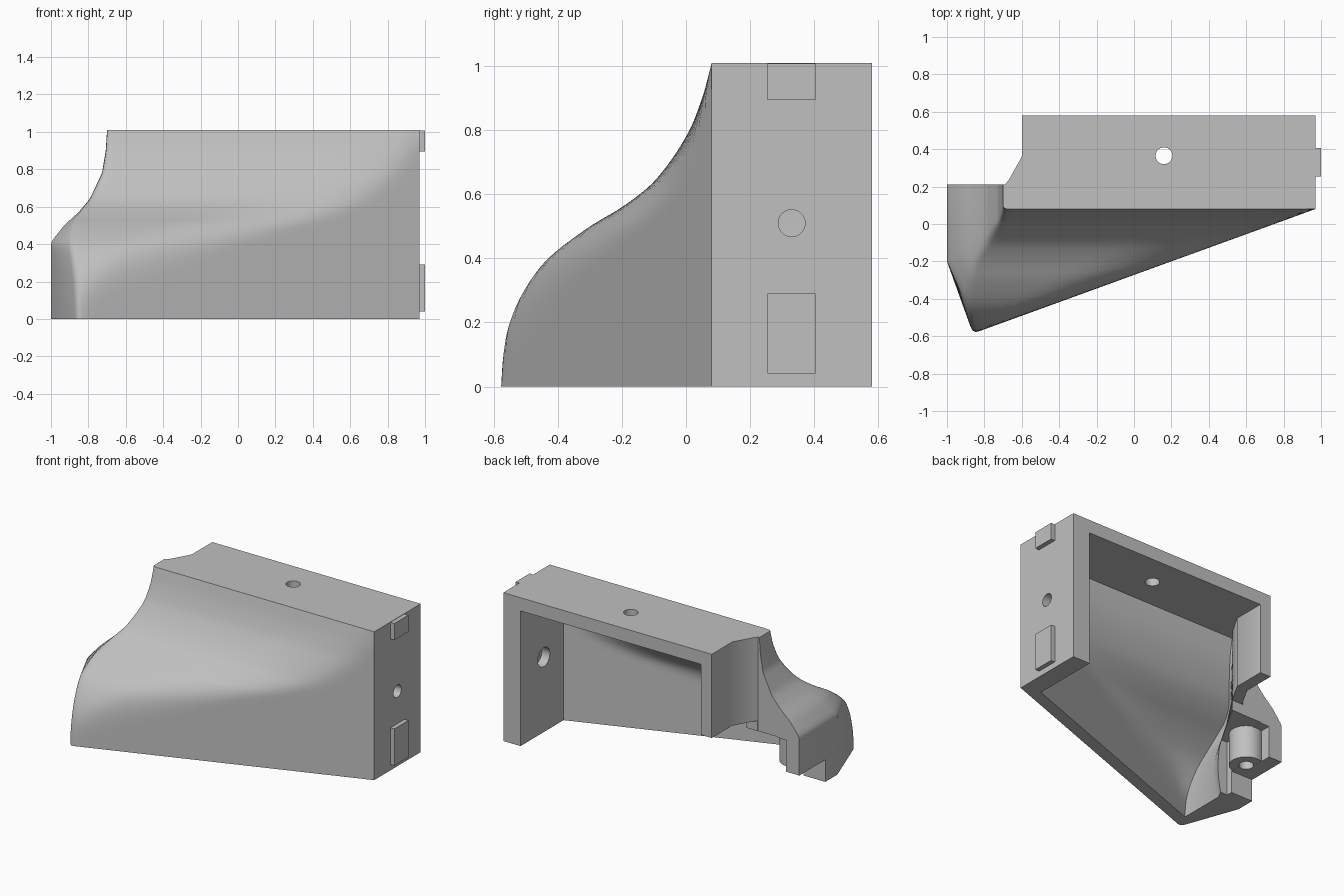
import bpy, bmesh, math
from mathutils import Vector

cube = bpy.data.objects.get("Cube")
if cube:
    bpy.data.objects.remove(cube, do_unlink=True)

grey = bpy.data.materials.new("plain grey")
grey.use_nodes = True
colour = (0.53, 0.53, 0.53, 1)
grey.diffuse_color = colour
grey.node_tree.nodes["Principled BSDF"].inputs["Base Color"].default_value = colour

TOP = 1.01
RIGHT, FRONT, BACK = 0.97, 0.08, 0.58
REACH, SPAN = 0.665, 1.83          # depth and width of the slanted front

# S-shaped path of the flared front corner: z, x, y
CORNER = [(0, -.86, -.585), (.1, -.865, -.575), (.2, -.87, -.55), (.3, -.88, -.505),
          (.4, -.89, -.43), (.5, -.88, -.3), (.56, -.85, -.2), (.64, -.79, -.1),
          (.78, -.725, 0), (.9, -.705, .05), (TOP, -.7, FRONT)]
# Left side profile: z, x, y of its front end
LEFT = [(0, -1, -.2), (.41, -1, -.2), (.5, -.93, -.14), (.57, -.853, -.08),
        (.64, -.793, -.03), (.78, -.727, .05), (.9, -.707, .1), (TOP, -.7, .12)]


def sample(table, z, smooth=False):
    """Interpolate (x, y) in a table keyed by height."""
    z = min(max(z, 0), TOP)
    n = len(table)
    i = max(k for k in range(n - 1) if table[k][0] <= z)
    a, b = table[i], table[i + 1]
    h = b[0] - a[0]
    s = (z - a[0]) / h

    def slope(k, c):
        p, q = table[max(k - 1, 0)], table[min(k + 1, n - 1)]
        return (q[c] - p[c]) / (q[0] - p[0])

    out = []
    for c in (1, 2):
        if smooth:
            m0, m1 = slope(i, c) * h, slope(i + 1, c) * h
            d = b[c] - a[c]
            out.append(a[c] + s * (m0 + s * (3 * d - 2 * m0 - m1 + s * (m0 + m1 - 2 * d))))
        else:
            out.append(a[c] + (b[c] - a[c]) * s)
    return out


def front_y(x, z):
    """Extruded S curve blended softly into the slanted flat front."""
    t = (RIGHT - x) / SPAN
    curve = sample(CORNER, z, True)[1]
    plane = FRONT - REACH * t
    k = max(REACH * t * (1 - t), .0001)
    h = max(k - abs(curve - plane), 0)
    return max(curve, plane) + h * h / (4 * k)


COLS = 30


def outer_ring(z):
    cx = sample(CORNER, z, True)[0]
    xs = [RIGHT + (cx - RIGHT) * i / COLS for i in range(COLS + 1)]
    ring = [Vector((x, front_y(x, z))) for x in xs]
    side = Vector(sample(LEFT, z))
    # Rounded front corner
    tip = ring.pop()
    a = tip + (ring[-1] - tip).normalized() * .03
    to_side = side - tip
    b = tip + to_side.normalized() * min(.035, .5 * to_side.length)
    for s in (0, .25, .5, .75, 1):
        ring.append(a * (1 - s) ** 2 + tip * 2 * s * (1 - s) + b * s * s)
    return ring + [side, (side.x, .21), (-.69, .21), (-.67, .235), (-.6, .36),
                   (-.6, BACK), (RIGHT, BACK)]


def inner_ring(z):
    left = sample(CORNER, z, True)[0] + .05
    right = .84
    ring = []
    for i in range(COLS + 1):
        x = right + (left - right) * i / COLS
        ring.append((x, front_y(x, z + .04) + .085))
    cx, cy = ring[-1]
    low = max(0, 1 - z / .6)
    return ring + [(cx, cy + .02 + .3 * low), (-.6, .22), (-.52, .36),
                   (-.52, BACK + .2), (right, BACK + .2)]


def make_object(name, bm):
    bmesh.ops.recalc_face_normals(bm, faces=bm.faces)
    mesh = bpy.data.meshes.new(name)
    bm.to_mesh(mesh)
    bm.free()
    mesh.materials.append(grey)
    ob = bpy.data.objects.new(name, mesh)
    bpy.context.collection.objects.link(ob)
    return ob


def loft(name, rings):
    bm = bmesh.new()
    rows = [[bm.verts.new((x, y, z)) for x, y in ring] for z, ring in rings]
    for a, b in zip(rows, rows[1:]):
        n = len(a)
        for i in range(n):
            j = (i + 1) % n
            bm.faces.new((a[i], a[j], b[j], b[i]))
    caps = [bm.faces.new(rows[0]), bm.faces.new(rows[-1])]
    bmesh.ops.recalc_face_normals(bm, faces=bm.faces)
    bmesh.ops.triangulate(bm, faces=caps)
    return make_object(name, bm)


def box(name, lo, hi):
    bm = bmesh.new()
    bmesh.ops.create_cube(bm, size=1)
    lo, hi = Vector(lo), Vector(hi)
    for v in bm.verts:
        v.co = (lo + hi) / 2 + v.co * (hi - lo)
    return make_object(name, bm)


def turned(name, u, v, steps):
    """Round solid about a vertical axis; steps are (height, radius)."""
    angles = [math.tau * (i + .5) / 32 for i in range(32)]
    return loft(name, [(h, [(u + r * math.cos(a), v + r * math.sin(a)) for a in angles])
                       for h, r in steps])


def combine(target, other, operation="DIFFERENCE"):
    other.hide_render = True
    mod = target.modifiers.new("combine", "BOOLEAN")
    mod.operation, mod.solver, mod.object = operation, "EXACT", other
    bpy.context.view_layer.objects.active = target
    bpy.ops.object.modifier_apply(modifier=mod.name)
    bpy.data.objects.remove(other, do_unlink=True)


# Flared outer shell
levels = [TOP * i / 48 for i in range(49)]
shell = loft("shell", [(z, outer_ring(z)) for z in levels])

# Stepped hole through the right wall, laid along x
side_hole = turned("side_hole", .33, .51, [(.6, .065), (.9, .065), (.901, .042), (1.2, .042)])
for v in side_hole.data.vertices:
    v.co = Vector((v.co.z, v.co.x, v.co.y))
combine(shell, side_hole)

# Hollow, open at the back and the bottom
inside = [.92 * i / 40 for i in range(41)]
combine(shell, loft("cavity", [(-.1, inner_ring(0))] + [(z, inner_ring(z)) for z in inside]))
combine(shell, turned("top_hole", .16, .365, [(.8, .045), (1.2, .045)]))

# Shortened left post, raised foot of the flare and the arch behind it
combine(shell, box("post_gap", (-1.2, .212, -.1), (-.45, .8, .44)))
combine(shell, box("foot_gap", (-1.2, -.07, -.1), (-.55, .3, .15)))
combine(shell, box("arch_gap", (-.835, -.11, -.12), (-.5, .31, .37)))
combine(shell, box("arch_side", (-.9, .07, -.13), (-.51, .32, .365)))

# Screw boss with its hole in the foot
combine(shell, turned("boss", -.86, .04, [(.151, .105), (.39, .105)]), "UNION")
combine(shell, turned("foot_hole", -.86, .04, [(.05, .045), (.33, .045)]))

# Locating tabs on the right wall
tabs = [box("lower_tab", (.95, .255, .04), (1, .405, .29)),
        box("upper_tab", (.95, .255, .895), (1, .405, 1.008))]

# Smooth curved walls with sharp edges kept
bpy.ops.object.select_all(action="DESELECT")
for ob in [shell] + tabs:
    ob.select_set(True)
bpy.context.view_layer.objects.active = shell
bpy.ops.object.shade_smooth_by_angle(angle=math.radians(32))
